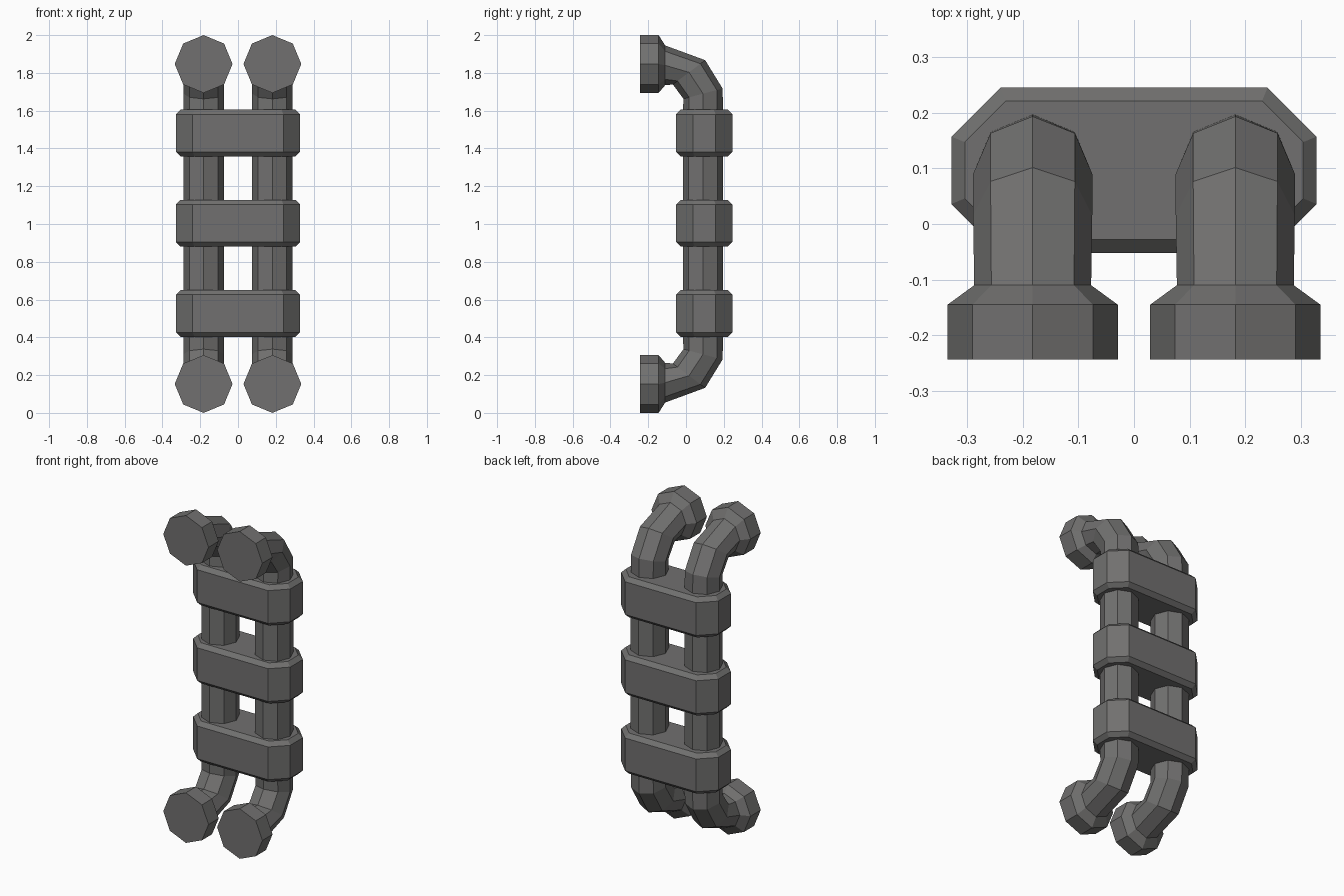
import bpy, bmesh, math

if "Cube" in bpy.data.objects:
    bpy.data.objects.remove(bpy.data.objects["Cube"])

metal = bpy.data.materials.new("dark_grey_metal")
metal.diffuse_color = (0.165, 0.163, 0.16, 1)
metal.use_nodes = True
metal.node_tree.nodes["Principled BSDF"].inputs["Base Color"].default_value = metal.diffuse_color


def loft(name, rings):
    """Skin a list of equal-length vertex rings and cap both ends."""
    bm = bmesh.new()
    loops = [[bm.verts.new(p) for p in ring] for ring in rings]
    for a, b in zip(loops, loops[1:]):
        n = len(a)
        for i in range(n):
            j = (i + 1) % n
            bm.faces.new((a[i], a[j], b[j], b[i]))
    bm.faces.new(loops[0])
    bm.faces.new(loops[-1])
    bmesh.ops.recalc_face_normals(bm, faces=bm.faces)
    me = bpy.data.meshes.new(name)
    bm.to_mesh(me)
    bm.free()
    me.materials.append(metal)
    ob = bpy.data.objects.new(name, me)
    bpy.context.collection.objects.link(ob)
    return ob


def pipe_ring(cx, y, z, tilt, r):
    """Octagon whose axis lies in the YZ plane, tilted up from +Y."""
    t = math.radians(tilt)
    pts = []
    for i in range(8):
        a = i * math.pi / 4
        u, v = r * math.cos(a), r * math.sin(a)
        pts.append((cx + u, y - v * math.sin(t), z + v * math.cos(t)))
    return pts


# Bent pipes with wall flanges at both ends: y, z, tilt, radius
half = [(-0.243, 0.153, 0, 0.153), (-0.145, 0.153, 0, 0.153),
        (-0.11, 0.16, 0, 0.105), (0.016, 0.197, 53, 0.107),
        (0.09, 0.31, 75, 0.107), (0.09, 0.42, 90, 0.107)]
path = half + [(y, 2 - z, 180 - t, r) for y, z, t, r in reversed(half)]
for side, cx in (("left", -0.182), ("right", 0.182)):
    loft("pipe_" + side, [pipe_ring(cx, *p) for p in path])


# Clamp bands: chamfered blocks around both pipes
def band_ring(z, inset):
    x, y = 0.328 - inset, 0.1485 - inset
    c = 0.088 - inset * 0.586
    q = [(x, y - c), (x - c, y), (c - x, y), (-x, y - c),
         (-x, c - y), (c - x, -y), (x - c, -y), (x, c - y)]
    return [(px, py + 0.0965, z) for px, py in q]


for name, zc in (("lower", 0.526), ("middle", 1.004), ("upper", 1.481)):
    h, c = 0.124, 0.024
    loft("clamp_band_" + name, [band_ring(zc - h, c), band_ring(zc - h + c, 0),
                                band_ring(zc + h - c, 0), band_ring(zc + h, c)])
